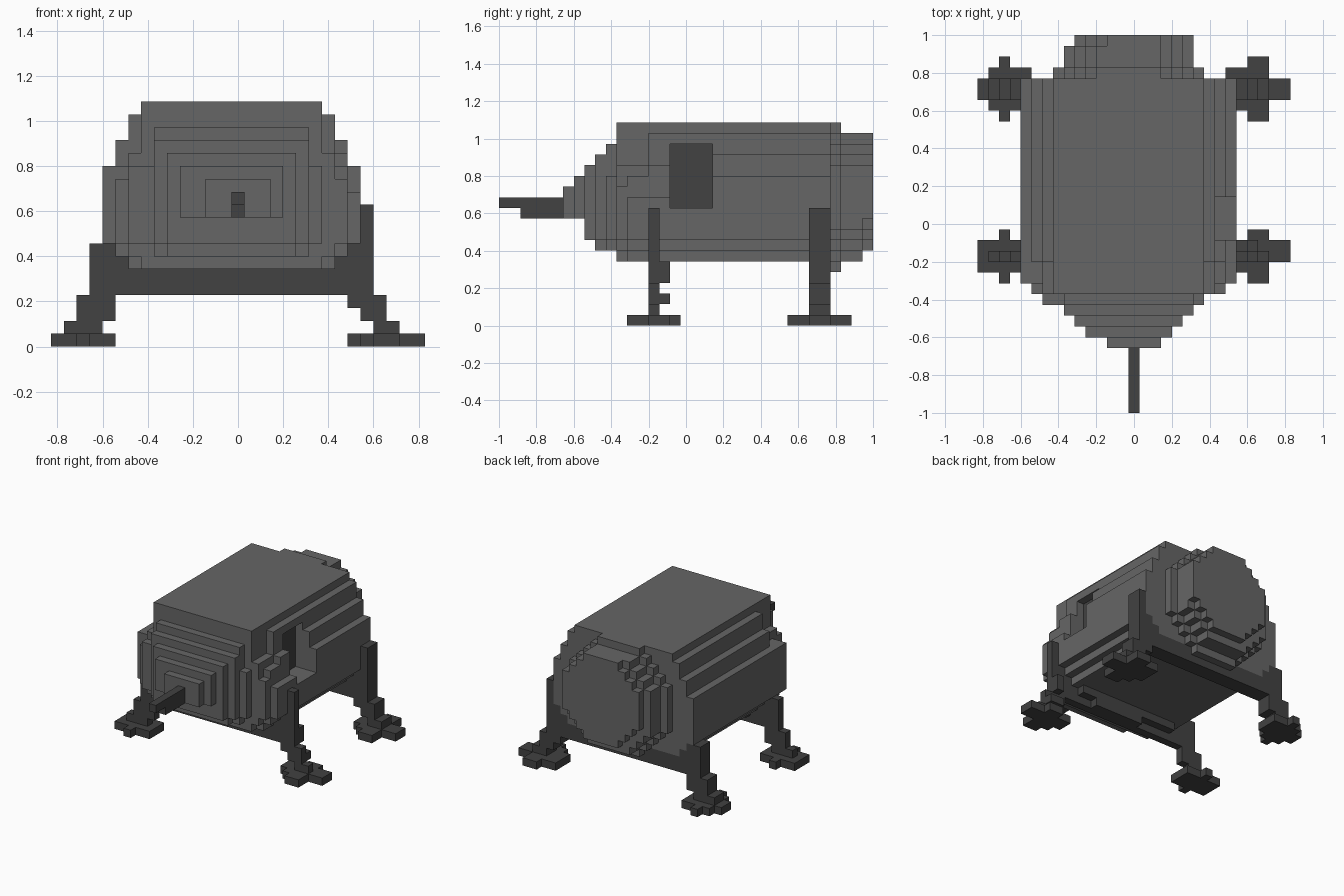
import bpy, bmesh

if "Cube" in bpy.data.objects:
    bpy.data.objects.remove(bpy.data.objects["Cube"])

U = 2 / 35  # block size; x and y cells are centred on whole numbers, z cells start on them


def material(name, value):
    m = bpy.data.materials.new(name)
    m.diffuse_color = (value, value, value, 1)
    m.use_nodes = True
    m.node_tree.nodes["Principled BSDF"].inputs["Base Color"].default_value = m.diffuse_color
    return m


GREY = material("hull grey", 0.133)
DARK = material("dark grey", 0.054)


def block(x0, x1, y0, y1, z0, z1):
    """Set of cells filling a box given by its bounds in block units."""
    r = lambda a, b: range(int(round(a + 0.5)), int(round(b + 0.5)))
    return {(x, y, z) for x in r(x0, x1) for y in r(y0, y1) for z in range(z0, z1)}


def union(boxes):
    cells = set()
    for b in boxes:
        cells |= block(*b)
    return cells


def disc(cx, cz, radius, y0, y1):
    """Blocky round slab facing along y."""
    box = block(-9.5, 9.5, y0, y1, 0, 19)
    return {c for c in box
            if (c[0] - cx) ** 2 + (c[2] + 0.5 - cz) ** 2 <= radius ** 2 + 0.5}


def surface(name, cells, mats, rule=None):
    """Skin the outside of a cell set and merge flat areas."""
    bm = bmesh.new()
    cache = {}

    def vert(p):
        if p not in cache:
            cache[p] = bm.verts.new((p[0] * U, p[1] * U, p[2] * U))
        return cache[p]

    for c in cells:
        centre = (c[0], c[1], c[2] + 0.5)
        for a in range(3):
            for s in (-1, 1):
                n = list(c)
                n[a] += s
                if tuple(n) in cells:
                    continue
                b, d = (a + 1) % 3, (a + 2) % 3
                pts = []
                for i, j in ((-1, -1), (1, -1), (1, 1), (-1, 1)):
                    p = list(centre)
                    p[a] += s / 2
                    p[b] += i / 2
                    p[d] += j / 2
                    pts.append(vert(tuple(p)))
                f = bm.faces.new(pts if s > 0 else pts[::-1])
                if rule and rule(c, a, s):
                    f.material_index = 1
    bmesh.ops.dissolve_limit(bm, angle_limit=0.01, verts=bm.verts[:],
                             edges=bm.edges[:], delimit={'MATERIAL'})
    me = bpy.data.meshes.new(name)
    bm.to_mesh(me)
    bm.free()
    for m in mats:
        me.materials.append(m)
    ob = bpy.data.objects.new(name, me)
    bpy.context.collection.objects.link(ob)
    return ob


# Main hull: stacked rows (left, right, front y, bottom, top)
rows = [(-7.5, 6.5, -6.5, 18, 19), (-8.5, 7.5, -3.5, 16, 18),
        (-7.5, 6.5, -6.5, 6, 18), (-9.5, 8.5, -3.5, 14, 16),
        (-10.5, 9.5, -5.5, 8, 14), (-9.5, 8.5, -6.5, 8, 13),
        (-9.5, 8.5, -5.5, 7, 8), (-8.5, 7.5, -5.5, 6, 7),
        (-8.5, 7.5, -6.5, 7, 15)]
hull = union((l, r, y, 13.5, b, t) for l, r, y, b, t in rows)

# Stepped nose layers
hull |= union([(-6.5, 5.5, -7.5, -6.5, 7, 17), (-8.5, 6.5, -7.5, -6.5, 8, 14),
               (-6.5, 5.5, -8.5, -7.5, 8, 16), (-5.5, 4.5, -8.5, -7.5, 7, 16),
               (-5.5, 4.5, -9.5, -8.5, 8, 15), (-4.5, 3.5, -10.5, -9.5, 10, 14),
               (-2.5, 2.5, -11.5, -10.5, 10, 13)])

# Side hatch recess with a dark back panel, and the rounded wall ahead of it
hull -= block(6.5, 9.5, -1.5, 2.5, 11, 17)
hull -= block(8.5, 9.5, -5.5, -1.5, 12, 14)
hull -= block(7.5, 8.5, -5.5, -1.5, 15, 16)
surface("hull", hull, [GREY, DARK],
        lambda c, a, s: a == 0 and s == 1 and c[0] == 6
        and -1 <= c[1] <= 2 and 11 <= c[2] < 17)

# Round rear heat shield
surface("rear_shield", disc(-0.5, 12, 7, 13.5, 14.5) | disc(-0.5, 12, 6, 14.5, 16.5)
        | disc(0, 12.5, 5.5, 16.5, 17.5), [GREY])

# Nose probe
surface("nose_probe", union([(-0.5, 0.5, -15.5, -11.5, 10, 12),
                             (-0.5, 0.5, -17.5, -15.5, 11, 12)]), [DARK])


# Leg frames: crossbar, uprights and stepped ankles
def frame(y0, y1):
    spans = [(-11.5, 10.5, 4, 6), (-11.5, -8.5, 6, 7), (-11.5, -9.5, 7, 8),
             (7.5, 10.5, 6, 7), (8.5, 10.5, 7, 8), (9.5, 10.5, 8, 11),
             (-12.5, -9.5, 2, 4), (-13.5, -10.5, 1, 2),
             (8.5, 11.5, 3, 4), (9.5, 11.5, 2, 3), (10.5, 12.5, 1, 2)]
    return union((a, b, y0, y1, z0, z1) for a, b, z0, z1 in spans) - hull


front = frame(-3.5, -2.5) | union([(-7.5, 6.5, -2.5, -1.5, 5, 6),
                                   (-2.5, 4.5, -2.5, -1.5, 4, 5),
                                   (9.5, 10.5, -2.5, -1.5, 4, 6),
                                   (9.5, 11.5, -2.5, -1.5, 2, 3)])
surface("front_leg_frame", front, [DARK])
surface("rear_leg_frame", frame(11.5, 13.5), [DARK])

# Foot pads: rows of (left, right, y0, y1)
pads = {
    "front_left_pad": [(-12.5, -11.5, -5.5, -0.5), (-14.5, -9.5, -4.5, -1.5)],
    "front_right_pad": [(10.5, 12.5, -5.5, -0.5), (9.5, 12.5, -4.5, -3.5),
                        (8.5, 14.5, -3.5, -1.5)],
    "rear_left_pad": [(-12.5, -11.5, 9.5, 15.5), (-13.5, -10.5, 10.5, 11.5),
                      (-14.5, -9.5, 11.5, 13.5), (-13.5, -9.5, 13.5, 14.5)],
    "rear_right_pad": [(10.5, 12.5, 9.5, 15.5), (9.5, 12.5, 10.5, 11.5),
                       (8.5, 14.5, 11.5, 13.5), (8.5, 12.5, 13.5, 14.5)],
}
for name, boxes in pads.items():
    surface(name, union(b + (0, 1) for b in boxes), [DARK])
